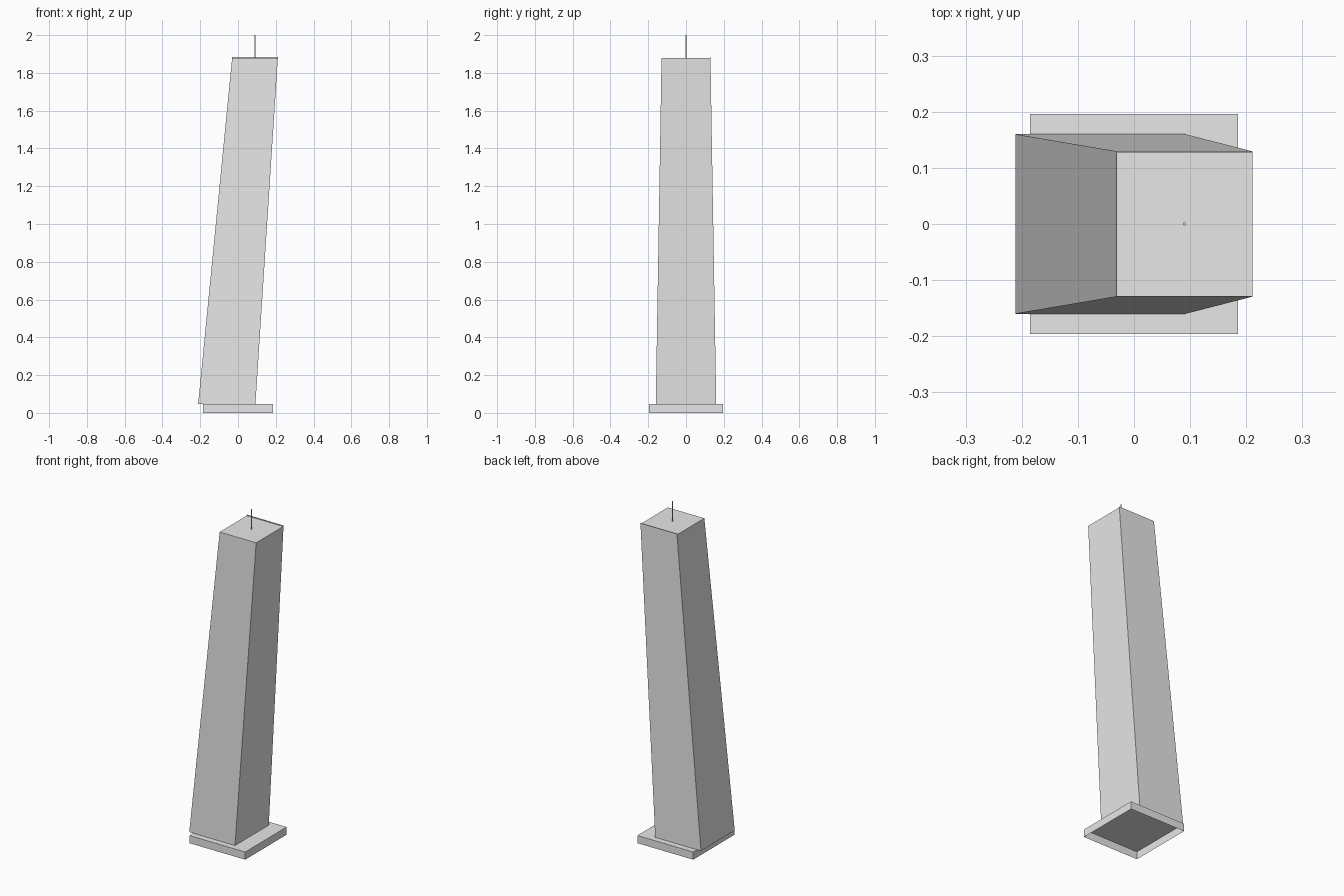
import bpy
import bmesh

cube = bpy.data.objects.get("Cube")
if cube:
    bpy.data.objects.remove(cube, do_unlink=True)

grey = bpy.data.materials.new("light_grey")
grey.use_nodes = True
colour = (0.8, 0.8, 0.8, 1)
grey.diffuse_color = colour
grey.node_tree.nodes["Principled BSDF"].inputs["Base Color"].default_value = colour


def block(name, bottom, top, open_bottom=False):
    """Four-sided solid between two rectangles given as (x0, x1, y0, y1, z)."""
    bm = bmesh.new()
    rings = []
    for x0, x1, y0, y1, z in (bottom, top):
        corners = ((x0, y0), (x1, y0), (x1, y1), (x0, y1))
        rings.append([bm.verts.new((x, y, z)) for x, y in corners])
    low, high = rings
    for i in range(4):
        j = (i + 1) % 4
        bm.faces.new((low[i], low[j], high[j], high[i]))
    bm.faces.new(high)
    if not open_bottom:
        bm.faces.new(low[::-1])
    mesh = bpy.data.meshes.new(name)
    bm.to_mesh(mesh)
    bm.free()
    mesh.materials.append(grey)
    obj = bpy.data.objects.new(name, mesh)
    bpy.context.collection.objects.link(obj)
    return obj


base_z, roof_z, lip_z, tip_z = 0.046, 1.88, 1.885, 2.0
roof_left, roof_right, roof_y = -0.031, 0.211, 0.1295

# Hollow foundation slab, open underneath
slab = (-0.185, 0.185, -0.196, 0.196)
block("foundation_slab", slab + (0,), slab + (base_z,), open_bottom=True)

# Leaning, tapering tower that overhangs the slab on one side
block("leaning_tower",
      (-0.211, 0.092, -0.16, 0.16, base_z),
      (roof_left, roof_right, -roof_y, roof_y, roof_z))

# Thin raised lip along the back edge of the roof
lip = (roof_left, roof_right, roof_y - 0.003, roof_y)
block("roof_lip", lip + (roof_z,), lip + (lip_z,))

# Mast in the middle of the roof
bpy.ops.mesh.primitive_cylinder_add(
    vertices=12, radius=0.003, depth=tip_z - roof_z,
    location=((roof_left + roof_right) / 2, 0, (roof_z + tip_z) / 2))
mast = bpy.context.object
mast.name = "roof_mast"
mast.data.materials.append(grey)
bpy.ops.object.shade_smooth_by_angle()
